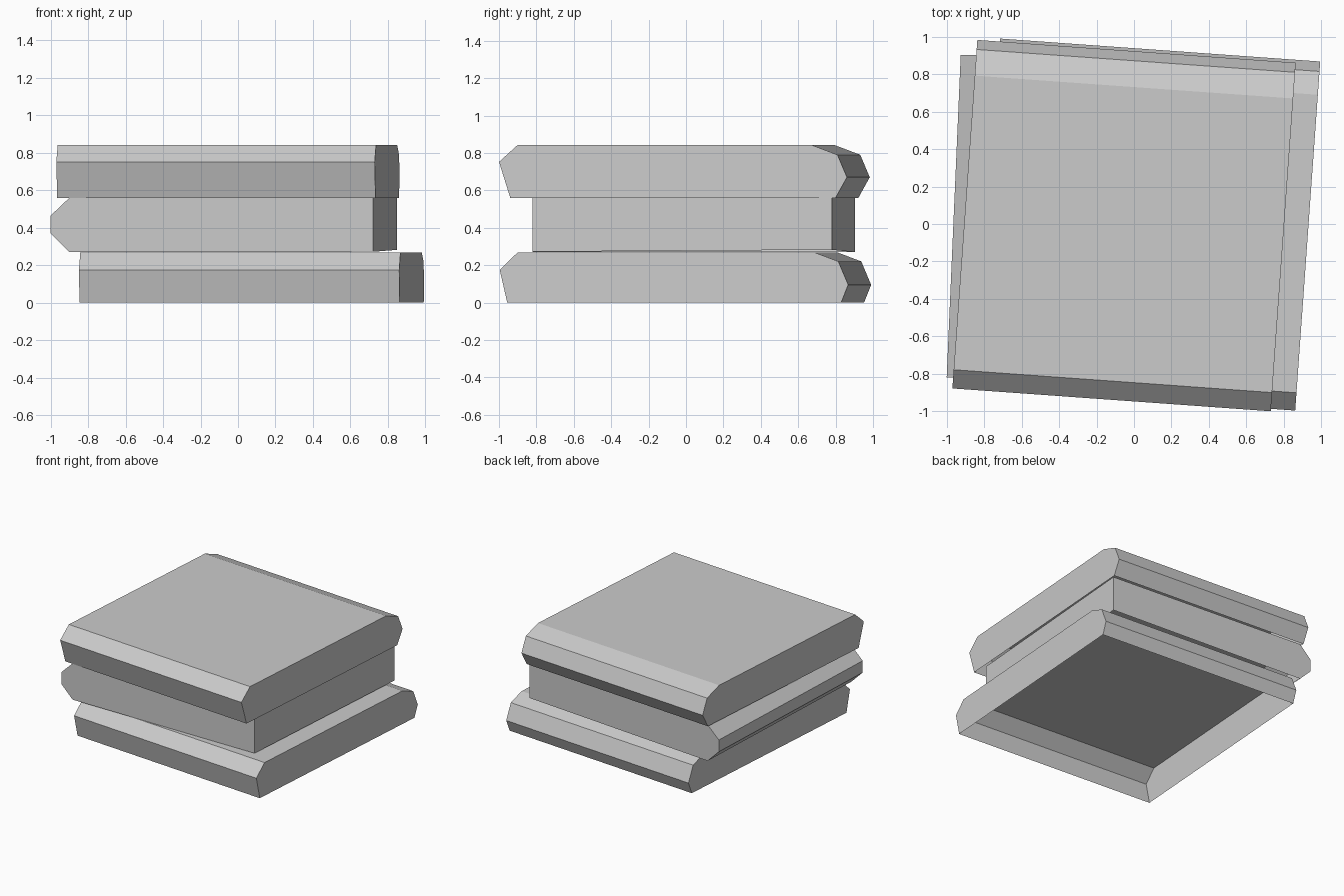
import bpy
import bmesh
from math import radians
from mathutils import Matrix, Vector

if "Cube" in bpy.data.objects:
    bpy.data.objects.remove(bpy.data.objects["Cube"])

grey = bpy.data.materials.new("light_grey")
grey.use_nodes = True
grey.diffuse_color = (0.6, 0.6, 0.6, 1)
grey.node_tree.nodes["Principled BSDF"].inputs["Base Color"].default_value = (0.6, 0.6, 0.6, 1)


def loft(name, ring_a, ring_b):
    """Shell between two end profiles, left open along its underside."""
    bm = bmesh.new()
    a = [bm.verts.new(p) for p in ring_a]
    b = [bm.verts.new(p) for p in ring_b]
    bm.faces.new(a)
    bm.faces.new(b[::-1])
    for i in range(len(a) - 1):
        bm.faces.new((a[i], b[i], b[i + 1], a[i + 1]))
    bmesh.ops.recalc_face_normals(bm, faces=bm.faces[:])
    mesh = bpy.data.meshes.new(name)
    bm.to_mesh(mesh)
    bm.free()
    mesh.materials.append(grey)
    obj = bpy.data.objects.new(name, mesh)
    bpy.context.collection.objects.link(obj)
    return obj


def slab(name, profile, half_length, centre, angle):
    """Straight slab: a side profile (y, z) run along x, then turned."""
    place = Matrix.Translation((*centre, 0)) @ Matrix.Rotation(radians(angle), 4, "Z")
    ends = [[place @ Vector((x, y, z)) for y, z in profile]
            for x in (-half_length, half_length)]
    return loft(name, *ends)


# Lower and upper slabs: bevelled front, rounded back
slab("bottom_slab",
     [(-0.90, 0), (-0.94, 0.175), (-0.845, 0.267), (0.75, 0.267),
      (0.875, 0.22), (0.928, 0.095), (0.89, 0)],
     0.857, (0.073, 0.003), -4.1)
slab("top_slab",
     [(-0.876, 0.56), (-0.936, 0.752), (-0.836, 0.843), (0.738, 0.843),
      (0.878, 0.79), (0.929, 0.67), (0.868, 0.56)],
     0.852, (-0.053, -0.005), -4.1)

# Middle slab: bevelled on its right-hand side, slightly skewed
edge = [(0.1, 0.27), (0, 0.37), (0, 0.465), (0.1, 0.56)]
front = [(-1 + x, -0.82, z) for x, z in edge]
back = [(-0.925 + x, 0.903, z) for x, z in edge]
front += [(0.722, -0.82, 0.56), (0.722, -0.82, 0.272)]
back += [(0.85, 0.78, 0.56), (0.85, 0.78, 0.282)]
loft("middle_slab", front, back)
